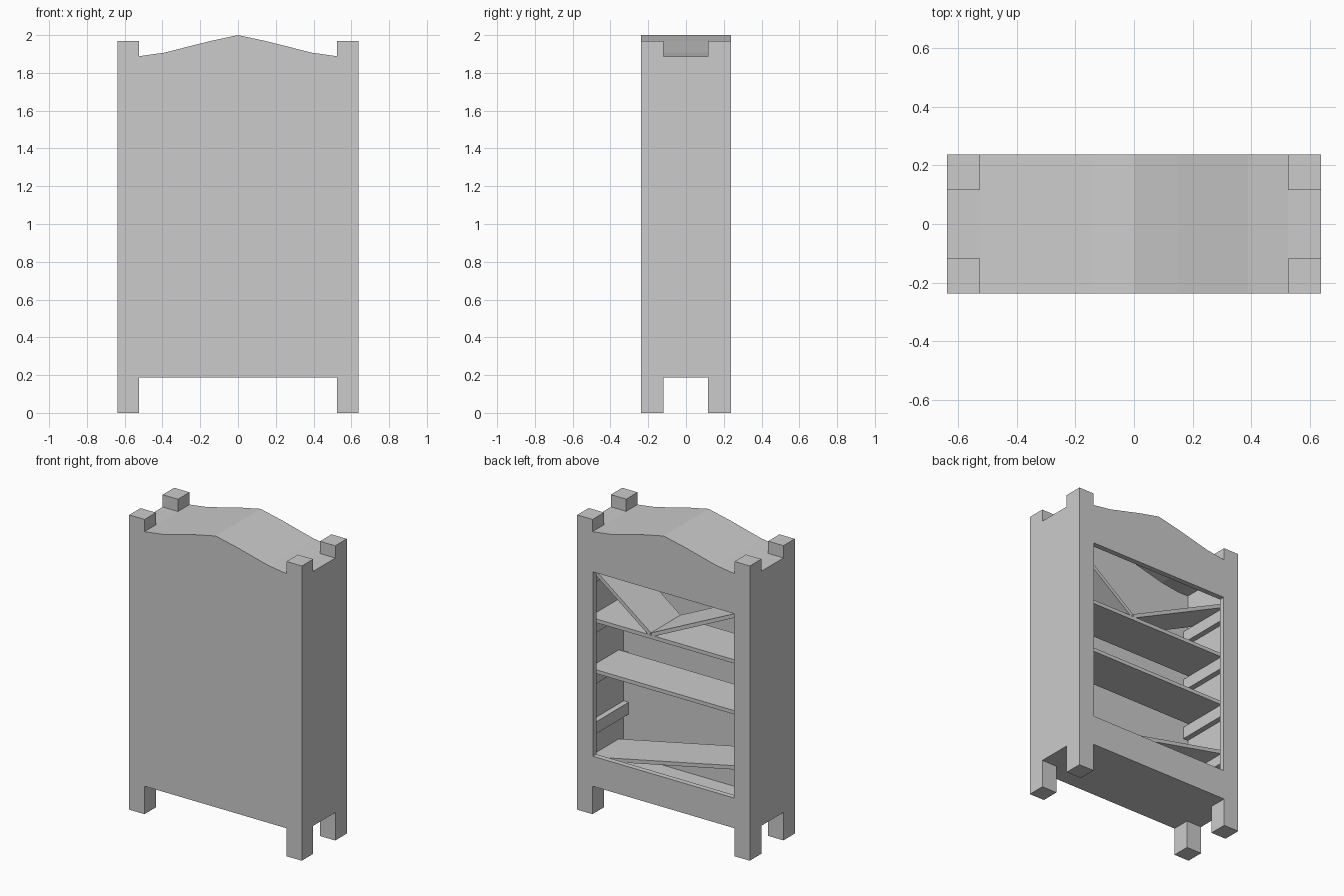
import bpy, bmesh, math

if "Cube" in bpy.data.objects:
    bpy.data.objects.remove(bpy.data.objects["Cube"])

W, D, T = 0.638, 0.2375, 0.036      # half width, half depth, board thickness
XI, YI = W - T, D - T               # inner half width and half depth
BASE, SHOULDER = 0.187, 1.888
SHELF_Y = (-0.15, 0.163)


def prism(name, profile, y0, y1):
    """Extrude an (x, z) outline along y."""
    bm = bmesh.new()
    face = bm.faces.new([bm.verts.new((x, y0, z)) for x, z in profile])
    ext = bmesh.ops.extrude_face_region(bm, geom=[face])
    verts = [v for v in ext["geom"] if isinstance(v, bmesh.types.BMVert)]
    bmesh.ops.translate(bm, verts=verts, vec=(0, y1 - y0, 0))
    bmesh.ops.recalc_face_normals(bm, faces=bm.faces)
    mesh = bpy.data.meshes.new(name)
    bm.to_mesh(mesh)
    bm.free()
    obj = bpy.data.objects.new(name, mesh)
    bpy.context.collection.objects.link(obj)
    return obj


def box(name, x0, x1, y0, y1, z0, z1):
    return prism(name, [(x0, z0), (x1, z0), (x1, z1), (x0, z1)], y0, y1)


def plank(name, a, b, t=0.025):
    """Shelf board whose top runs from a to b in the xz plane."""
    dx, dz = b[0] - a[0], b[1] - a[1]
    n = math.hypot(dx, dz)
    ox, oz = dz / n * t, -dx / n * t
    return prism(name, [a, b, (b[0] + ox, b[1] + oz), (a[0] + ox, a[1] + oz)],
                 *SHELF_Y)


def crest(half):
    """Arched top line, right to left."""
    right = [(half, SHOULDER), (0.525, SHOULDER), (0.39, 1.907), (0.15, 1.968)]
    return right + [(0, 2.0)] + [(-x, z) for x, z in reversed(right)]


# Solid front panel and open back frame
prism("front_panel", [(-W, BASE), (W, BASE)] + crest(W), -D, -YI)
prism("back_header", [(-W, 1.62), (W, 1.62)] + crest(W), YI, D)
box("back_bottom_rail", -W, W, YI, D, BASE, 0.388)

# Arched roof and floor
top = crest(XI)
prism("roof", top + [(x, z - T) for x, z in reversed(top)], -YI, YI)
box("floor", -XI, XI, -YI, YI, BASE, BASE + 0.03)

# Sides, stiles, feet, post tops and shelf cleats
levels = [1.61, 1.27, 0.93, 0.595]
for side, s in (("right", 1), ("left", -1)):
    def sbox(name, x0, x1, *yz):
        lo, hi = sorted((s * x0, s * x1))
        return box(f"{side}_{name}", lo, hi, *yz)
    sbox("side_panel", XI, W, -YI, YI, BASE, SHOULDER)
    sbox("back_stile", 0.522, W, YI, D, 0.388, 1.62)
    for end, y0, y1 in (("front", -D, -0.118), ("back", 0.116, D)):
        sbox(f"{end}_foot", 0.525, W, y0, y1, 0, BASE)
        sbox(f"{end}_post_top", 0.525, W, y0, y1, SHOULDER, 1.97)
    for z in levels:
        sbox("shelf_cleat", XI - 0.037, XI, -YI, YI, z - 0.105, z - 0.025)

# Two sound shelves, one snapped shelf, one fallen shelf
plank("upper_shelf", (-XI, 1.27), (XI, 1.27))
plank("middle_shelf", (-XI, 0.93), (XI, 0.93))
plank("snapped_shelf_right", (0.145, 1.285), (XI, 1.63))
plank("snapped_shelf_left", (-XI, 1.64), (0.145, 1.285))
plank("fallen_shelf", (-XI, 0.59), (XI, 0.335))
